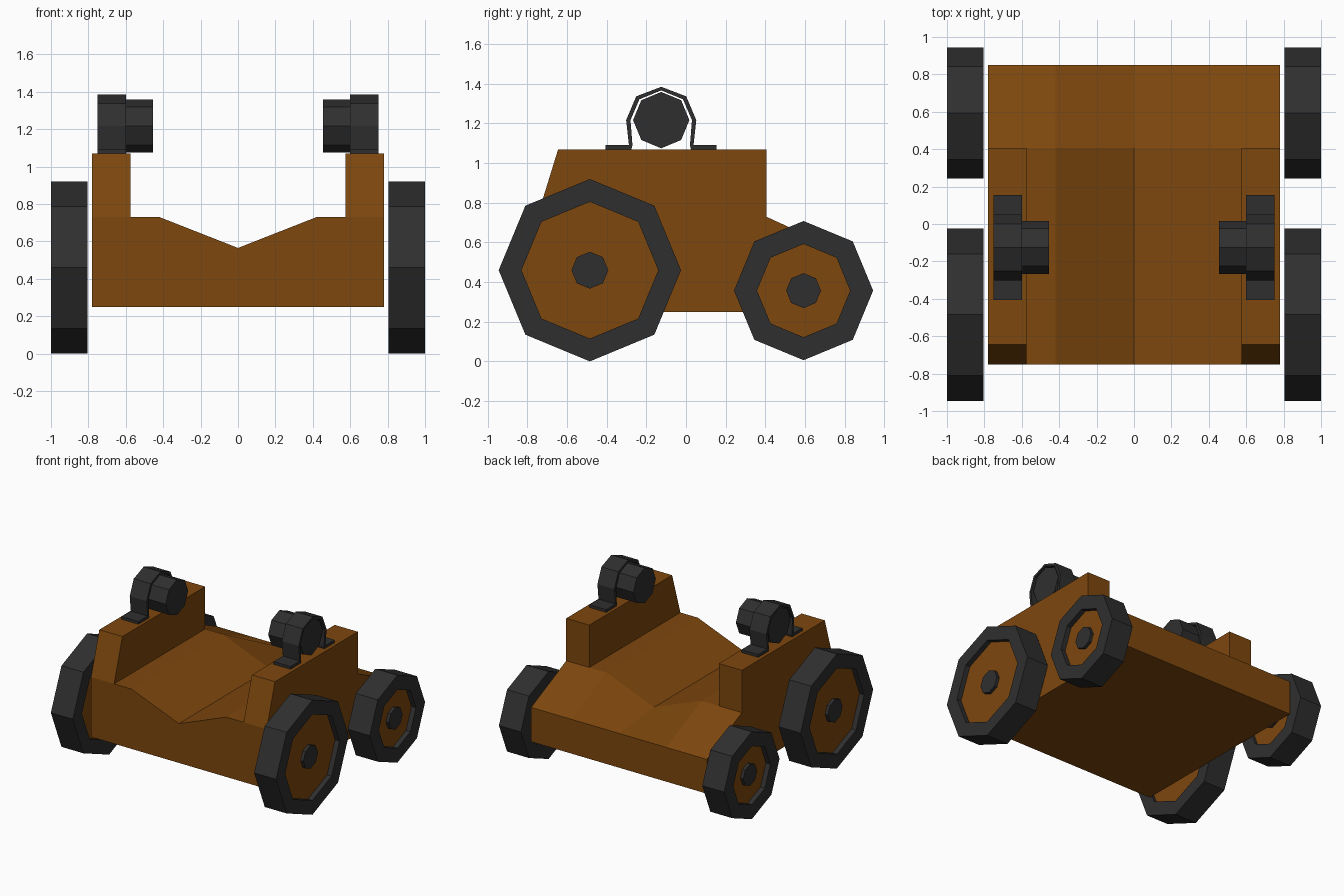
import bpy, bmesh, math
from mathutils import Vector

if "Cube" in bpy.data.objects:
    bpy.data.objects.remove(bpy.data.objects["Cube"])


def material(name, color):
    m = bpy.data.materials.new(name)
    m.diffuse_color = (*color, 1)
    m.use_nodes = True
    m.node_tree.nodes["Principled BSDF"].inputs["Base Color"].default_value = m.diffuse_color
    return m


WOOD = material("brown", (0.205, 0.063, 0.004))
DARK = material("charcoal", (0.028, 0.028, 0.028))


def finish(name, bm, mat):
    bmesh.ops.recalc_face_normals(bm, faces=bm.faces)
    me = bpy.data.meshes.new(name)
    bm.to_mesh(me)
    bm.free()
    me.materials.append(mat)
    ob = bpy.data.objects.new(name, me)
    bpy.context.collection.objects.link(ob)
    return ob


def octagon(y, z, r):
    return [(y + r * math.cos(i * math.pi / 4), z + r * math.sin(i * math.pi / 4)) for i in range(8)]


def prism(name, profile, x0, x1, mat):
    """Extrude a (y, z) outline along x."""
    bm = bmesh.new()
    f = bm.faces.new([bm.verts.new((x0, y, z)) for y, z in profile])
    ext = bmesh.ops.extrude_face_region(bm, geom=[f])["geom"]
    bmesh.ops.translate(bm, vec=(x1 - x0, 0, 0), verts=[v for v in ext if isinstance(v, bmesh.types.BMVert)])
    return finish(name, bm, mat)


def ring(name, outer, inner, x0, x1, mat):
    """Closed band between two outlines with equal point counts."""
    bm = bmesh.new()
    loops = [[bm.verts.new((x, y, z)) for y, z in p]
             for p, x in ((outer, x0), (outer, x1), (inner, x1), (inner, x0))]
    n = len(outer)
    for k in range(4):
        a, b = loops[k], loops[(k + 1) % 4]
        for i in range(n):
            j = (i + 1) % n
            bm.faces.new((a[i], a[j], b[j], b[i]))
    return finish(name, bm, mat)


# Body: lofted bed with a V-shaped floor and a sloping rear deck
bm = bmesh.new()
xs = [-0.78, -0.575, -0.42, 0, 0.42, 0.575, 0.78]
rows = []
for y, edge, mid in ((-0.75, 0.73, 0.565), (0.405, 0.73, 0.565), (0.85, 0.525, 0.525)):
    rows.append([bm.verts.new((x, y, mid if x == 0 else edge)) for x in xs])
walls = []
for r in range(2):
    for c in range(6):
        f = bm.faces.new((rows[r][c], rows[r][c + 1], rows[r + 1][c + 1], rows[r + 1][c]))
        if r == 0 and c in (0, 5):
            walls.append(f)
low = {y: [bm.verts.new((x, y, 0.25)) for x in (-0.78, 0.78)] for y in (-0.75, 0.85)}
bm.faces.new(rows[0] + [low[-0.75][1], low[-0.75][0]])
bm.faces.new(rows[2] + [low[0.85][1], low[0.85][0]])
bm.faces.new([low[-0.75][0], low[-0.75][1], low[0.85][1], low[0.85][0]])
for c, s in ((0, 0), (6, 1)):
    bm.faces.new([row[c] for row in rows] + [low[0.85][s], low[-0.75][s]])
# Side walls raised from the outer strips, leaning back at the front
for f in walls:
    ext = bmesh.ops.extrude_face_region(bm, geom=[f])["geom"]
    for v in ext:
        if isinstance(v, bmesh.types.BMVert):
            v.co.z = 1.07
            if v.co.y < 0:
                v.co.y = -0.645
    if f.is_valid:
        bm.faces.remove(f)
finish("body", bm, WOOD)

# Clamp strap outlines around the barrel, from one foot over to the other
CY, CZ = -0.125, 1.217
half_out = [(0.28, 1.07), (0.28, 1.092), (0.163, 1.092), (0.177, CZ), (0.126, CZ + 0.12)]
half_in = [(0.15, 1.07), (0.145, 1.09), (0.155, CZ), (0.11, CZ + 0.105)]
right_side = half_out + [(0, 1.385)] + [(-y, z) for y, z in reversed(half_out)]
left_side = [(-y, z) for y, z in half_in] + [(0, 1.367)] + list(reversed(half_in))
strap = [(CY + y, z) for y, z in right_side + left_side]

for side, s in (("left", -1), ("right", 1)):
    # Wheels: tyre ring, recessed disc and hub cap
    for pos, y, z, r, ri, rh in (("front", -0.485, 0.46, 0.46, 0.345, 0.093),
                                 ("rear", 0.593, 0.357, 0.351, 0.235, 0.088)):
        tag = f"{pos}_{side}"
        ring(f"tyre_{tag}", octagon(y, z, r), octagon(y, z, ri), s * 0.805, s, DARK)
        prism(f"wheel_disc_{tag}", octagon(y, z, ri), s * 0.83, s * 0.96, WOOD)
        prism(f"hub_{tag}", octagon(y, z, rh), s * 0.815, s * 0.985, DARK)
    # Barrel held by a strap on top of each side wall
    prism(f"strap_{side}", strap, s * 0.60, s * 0.75, DARK)
    prism(f"barrel_{side}", octagon(CY, CZ, 0.142), s * 0.455, s * 0.74, DARK)
